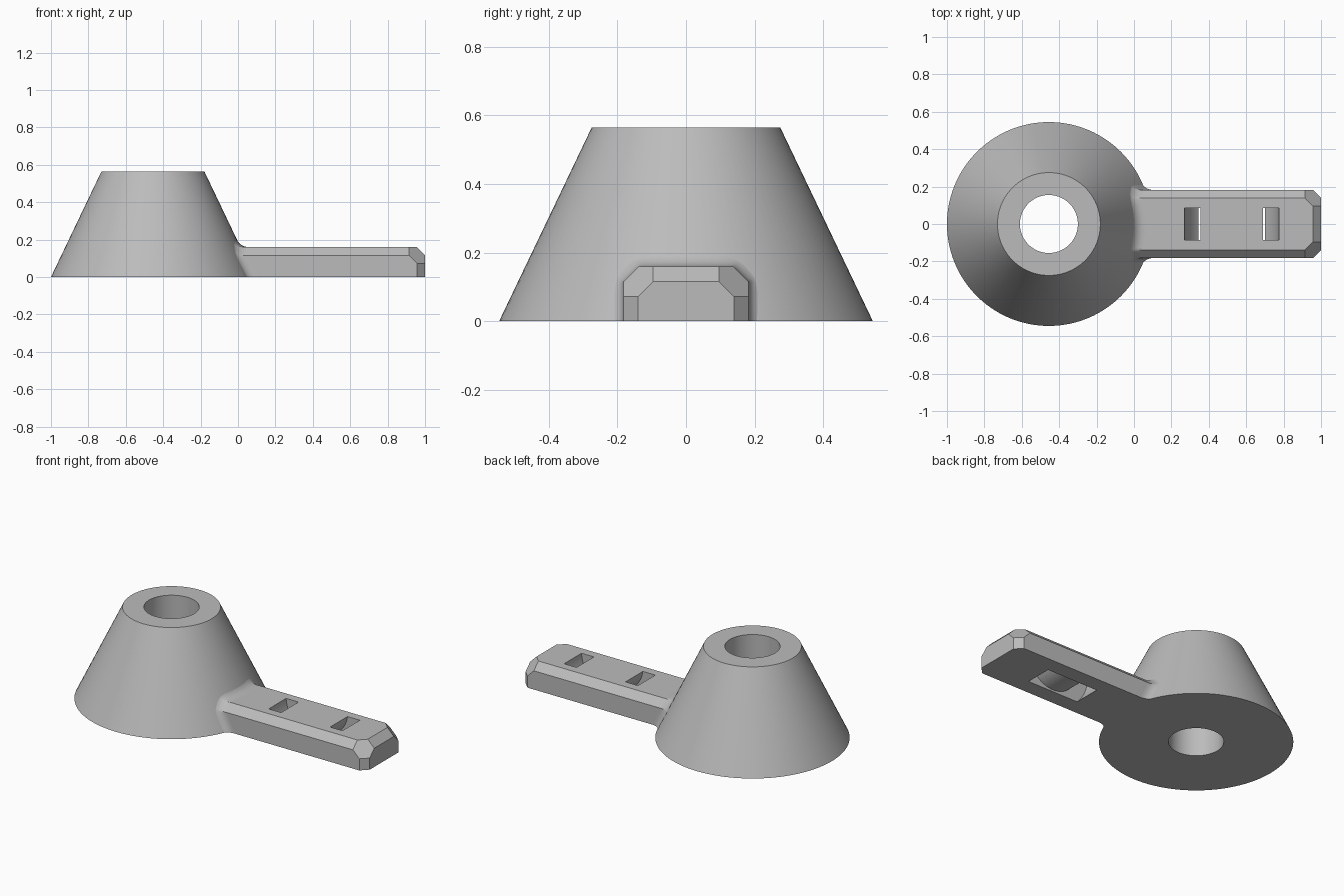
import bpy, bmesh, math
from mathutils import Vector, Matrix

cube = bpy.data.objects.get("Cube")
if cube:
    bpy.data.objects.remove(cube, do_unlink=True)

# One plain grey material
GREY = (0.5, 0.5, 0.5, 1)
grey = bpy.data.materials.new("plain_grey")
grey.use_nodes = True
grey.diffuse_color = GREY
grey.node_tree.nodes["Principled BSDF"].inputs["Base Color"].default_value = GREY

# Main dimensions
CX, R_BASE, R_TOP, R_HOLE, H = -0.455, 0.545, 0.275, 0.155, 0.565
ARM_W, ARM_H = 0.182, 0.16


def make_object(name, bm):
    mesh = bpy.data.meshes.new(name)
    bm.to_mesh(mesh)
    bm.free()
    mesh.materials.append(grey)
    obj = bpy.data.objects.new(name, mesh)
    bpy.context.collection.objects.link(obj)
    return obj


def smooth(obj):
    bpy.ops.object.select_all(action='DESELECT')
    obj.select_set(True)
    bpy.context.view_layer.objects.active = obj
    bpy.ops.object.shade_smooth_by_angle()


def revolve(name, profile, steps=96):
    """Spin a closed (radius, height) profile around z."""
    bm = bmesh.new()
    vs = [bm.verts.new((r, 0, h)) for r, h in profile]
    edges = [bm.edges.new((v, vs[i - 1])) for i, v in enumerate(vs)]
    bmesh.ops.spin(bm, geom=vs + edges, cent=(0, 0, 0), axis=(0, 0, 1),
                   angle=math.tau, steps=steps, use_merge=True)
    bmesh.ops.remove_doubles(bm, verts=bm.verts, dist=1e-5)
    bmesh.ops.recalc_face_normals(bm, faces=bm.faces)
    return make_object(name, bm)


def cone_x(y, z):
    r = R_BASE + (R_TOP - R_BASE) * z / H
    return CX + math.sqrt(r * r - y * y)


# Hollow cone body
body = revolve("cone_body", [(R_HOLE, 0), (R_BASE, 0), (R_TOP, H), (R_HOLE, H)])
body.location.x = CX
smooth(body)

# Arm: a box with its upper edges, end edges and end corners cut off
bm = bmesh.new()
x0 = -0.1
bmesh.ops.create_cube(bm, size=1, matrix=Matrix.Translation(((1 + x0) / 2, 0, ARM_H / 2))
                      @ Matrix.Diagonal((1 - x0, 2 * ARM_W, ARM_H, 1)))
cuts = [((1, 0, 1), 1.116)]
for s in (-1, 1):
    cuts += [((0, s, 1), 0.298), ((1, s, 0), 1.14), ((1, s, 1), 1.212)]
for normal, dist in cuts:
    n = Vector(normal)
    res = bmesh.ops.bisect_plane(bm, geom=bm.verts[:] + bm.edges[:] + bm.faces[:],
                                 plane_co=n * dist / n.length_squared,
                                 plane_no=n, clear_outer=True)
    rim = [e for e in res["geom_cut"] if isinstance(e, bmesh.types.BMEdge)]
    bmesh.ops.holes_fill(bm, edges=rim)
bmesh.ops.recalc_face_normals(bm, faces=bm.faces)
arm = make_object("arm", bm)

# Curved strap channel through the arm
cutter = revolve("strap_channel_cutter", [(0.169, -0.085), (0.2535, -0.085),
                                          (0.2535, 0.085), (0.169, 0.085)])
cutter.rotation_euler.x = math.pi / 2
cutter.location = (0.5225, 0, 0.181)
cutter.hide_render = True
mod = arm.modifiers.new("strap_channel", 'BOOLEAN')
mod.operation, mod.solver, mod.object = 'DIFFERENCE', 'EXACT', cutter
bpy.context.view_layer.objects.active = arm
arm.select_set(True)
bpy.ops.object.modifier_apply(modifier=mod.name)
bpy.data.objects.remove(cutter, do_unlink=True)
smooth(arm)

# Fillet blending the arm into the cone: (arm point, cone point) pairs over the arm
py, pz, R_OUT = 0.095, 0.075, 0.125
pairs = [((ARM_W, 0), (py + R_OUT, 0))]
for k in range(19):
    a = math.radians(5 * k)
    c, s = math.cos(a), math.sin(a)
    t = min((ARM_W - py) / max(c, 1e-6), (ARM_H - pz) / max(s, 1e-6),
            (0.298 - py - pz) / (c + s))
    pairs.append(((py + t * c, pz + t * s), (py + R_OUT * c, pz + R_OUT * s)))
for f in (0.67, 0.33, 0):
    pairs.append(((py * f, ARM_H), (py * f, pz + R_OUT)))
pairs += [((-a[0], a[1]), (-o[0], o[1])) for a, o in reversed(pairs[:-1])]

bm = bmesh.new()
rows, STEPS = [], 8
for a, o in pairs:
    corner = Vector((cone_x(*a), *a))
    start = corner + Vector((0.048, 0, 0))
    end = Vector((cone_x(*o) - 0.002, *o))
    rows.append([bm.verts.new(start * (1 - u) ** 2 + corner * 2 * u * (1 - u) + end * u * u)
                 for u in (j / STEPS for j in range(STEPS + 1))])
for r, q in zip(rows, rows[1:]):
    for j in range(STEPS):
        bm.faces.new((r[j], r[j + 1], q[j + 1], q[j]))
# Close the small gaps under the fillet
for row, y in ((rows[0][::-1], ARM_W), (rows[-1], -ARM_W)):
    bm.faces.new(row + [bm.verts.new((cone_x(y, 0), y, 0))])
smooth(make_object("arm_fillet", bm))
